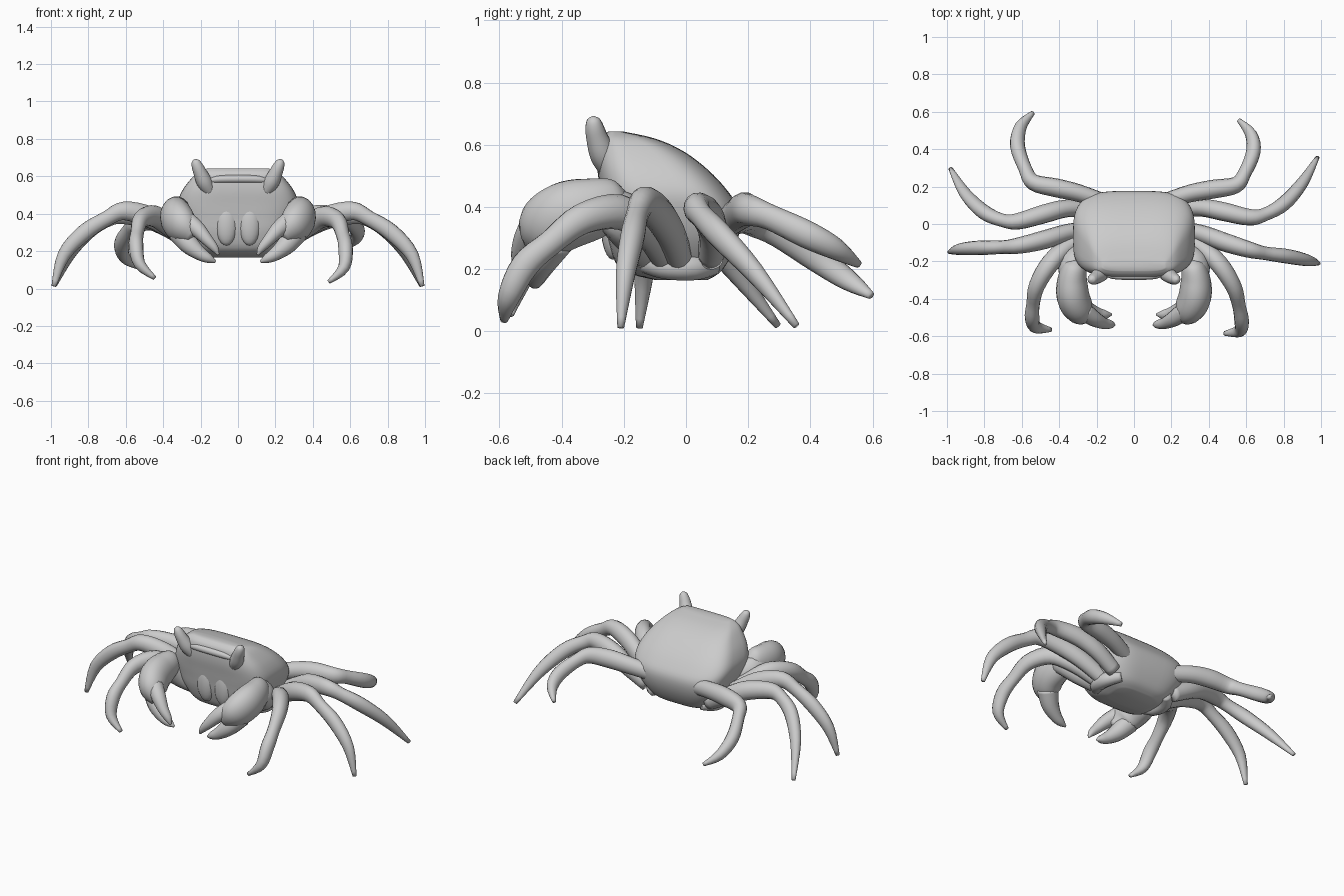
import bpy, bmesh, math
from mathutils import Vector


def smooth_path(keys, steps):
    """Catmull-Rom samples through tuples of any length."""
    keys = [Vector(k) for k in keys]
    out = []
    for i in range(len(keys) - 1):
        a, b = keys[max(i - 1, 0)], keys[i]
        c, d = keys[i + 1], keys[min(i + 2, len(keys) - 1)]
        for j in range(steps):
            t = j / steps
            out.append(0.5 * (2 * b + (c - a) * t + (2 * a - 5 * b + 4 * c - d) * t * t
                              + (3 * b - a - 3 * c + d) * t ** 3))
    out.append(keys[-1])
    return out


def loft(name, rings):
    """Skin a list of equal rings and cap both ends."""
    bm = bmesh.new()
    loops = [[bm.verts.new(p) for p in ring] for ring in rings]
    n = len(loops[0])
    for a, b in zip(loops, loops[1:]):
        for i in range(n):
            bm.faces.new((a[i], a[(i + 1) % n], b[(i + 1) % n], b[i]))
    bm.faces.new(loops[0][::-1])
    bm.faces.new(loops[-1])
    bmesh.ops.recalc_face_normals(bm, faces=bm.faces)
    return finish(name, bm)


def finish(name, bm):
    mesh = bpy.data.meshes.new(name)
    bm.to_mesh(mesh)
    bm.free()
    for p in mesh.polygons:
        p.use_smooth = True
    obj = bpy.data.objects.new(name, mesh)
    bpy.context.collection.objects.link(obj)
    return obj


def tube(name, keys, tall=1.0, sides=14, steps=4):
    """Tapered limb through (x, y, z, radius) keys, stretched upwards by tall."""
    pts = smooth_path(keys, steps)
    pos = [Vector(p[:3]) for p in pts]
    up, rings = Vector((0, 0.05, 1)), []
    for i, p in enumerate(pos):
        t = (pos[min(i + 1, len(pos) - 1)] - pos[max(i - 1, 0)]).normalized()
        up = (up - t * up.dot(t)).normalized()
        side = t.cross(up)
        r = max(pts[i][3], 0.003)
        rings.append([p + r * (side * math.cos(a) + up * tall * math.sin(a))
                      for a in (2 * math.pi * k / sides for k in range(sides))])
    return loft(name, rings)


def ellipsoid(name, loc, size):
    bm = bmesh.new()
    bmesh.ops.create_uvsphere(bm, u_segments=20, v_segments=12, radius=1)
    for v in bm.verts:
        v.co = Vector(loc) + Vector(a * b for a, b in zip(v.co, size))
    return finish(name, bm)


# Shell: rounded-square slices, each (height, front y, back y, half width)
shell = [(0.165, -0.10, 0.07, 0.14), (0.20, -0.21, 0.12, 0.21), (0.29, -0.25, 0.165, 0.28),
         (0.38, -0.265, 0.175, 0.315), (0.45, -0.275, 0.135, 0.325), (0.52, -0.285, 0.07, 0.30),
         (0.58, -0.285, -0.01, 0.257), (0.62, -0.275, -0.10, 0.215), (0.642, -0.25, -0.20, 0.165)]
slices = []
for z, y0, y1, hw in smooth_path(shell, 4):
    ring = []
    for k in range(64):
        c, s = math.cos(k * math.pi / 32), math.sin(k * math.pi / 32)
        ring.append((math.copysign(abs(c) ** 0.54, c) * hw,
                     (y0 + y1) / 2 + math.copysign(abs(s) ** 0.54, s) * (y1 - y0) / 2, z))
    slices.append(ring)
loft("shell", slices)

# Brow ridge between the eyes
tube("brow_ridge", [(-0.16, -0.265, 0.575, 0.012), (-0.09, -0.277, 0.585, 0.02),
                    (0.09, -0.277, 0.585, 0.02), (0.16, -0.265, 0.575, 0.012)])

# Legs: right-hand paths; the offsets bend each tip differently left and right
radii = (0.042, 0.047, 0.05, 0.044, 0.036, 0.039, 0.031, 0.011)
legs = {
    "front_leg": ([(0.22, -0.07, 0.24), (0.35, -0.12, 0.32), (0.45, -0.21, 0.385),
                   (0.525, -0.33, 0.365), (0.55, -0.43, 0.29), (0.56, -0.51, 0.22),
                   (0.545, -0.56, 0.12), (0.465, -0.575, 0.045)],
                  (0.02, -0.01, -0.01), (-0.02, 0.01, 0.01)),
    "second_leg": ([(0.22, -0.02, 0.23), (0.36, -0.05, 0.32), (0.48, -0.09, 0.385),
                    (0.61, -0.125, 0.415), (0.70, -0.14, 0.375), (0.82, -0.15, 0.30),
                    (0.93, -0.165, 0.18), (0.985, -0.18, 0.012)],
                   (0, -0.03, 0), (0, 0.03, 0)),
    "third_leg": ([(0.22, 0.08, 0.24), (0.36, 0.085, 0.32), (0.48, 0.06, 0.375),
                   (0.62, 0.025, 0.395), (0.70, 0.035, 0.37), (0.80, 0.085, 0.31),
                   (0.90, 0.19, 0.19), (0.98, 0.325, 0.018)],
                  (0, 0.03, 0), (0, -0.03, 0)),
    "rear_leg": ([(0.16, 0.12, 0.34), (0.30, 0.165, 0.37), (0.42, 0.19, 0.38),
                  (0.54, 0.215, 0.37), (0.585, 0.28, 0.34), (0.63, 0.40, 0.275),
                  (0.615, 0.50, 0.215), (0.55, 0.575, 0.165)],
                 (0.01, -0.02, 0.05), (-0.01, 0.02, -0.05)),
}

for s, label in ((1, "right"), (-1, "left")):
    def mirrored(keys):
        return [(s * k[0], *k[1:]) for k in keys]

    for name, (path, right_bend, left_bend) in legs.items():
        bend = Vector(right_bend if s > 0 else left_bend)
        keys = []
        for i, p in enumerate(path):
            p = Vector(p) + bend * min(1, (i / 6) ** 1.5)
            keys.append((*p, radii[i]))
        tube(f"{label}_{name}", mirrored(keys), tall=1.15)

    # Hip joints along the lower edge of the shell
    tube(f"{label}_hips", mirrored([(0.17, -0.14, 0.22, 0.03), (0.22, -0.07, 0.21, 0.042),
                                    (0.22, 0.02, 0.205, 0.042), (0.17, 0.09, 0.21, 0.03)]))

    # Claw: arm, palm and two fingers
    tube(f"{label}_claw_arm", mirrored([(0.18, -0.13, 0.26, 0.05), (0.27, -0.16, 0.31, 0.065),
                                        (0.33, -0.21, 0.37, 0.07), (0.34, -0.29, 0.40, 0.05)]), 1.25)
    tube(f"{label}_claw_palm", mirrored([(0.31, -0.19, 0.43, 0.02), (0.315, -0.22, 0.42, 0.058),
                                         (0.33, -0.30, 0.395, 0.08), (0.325, -0.39, 0.37, 0.088),
                                         (0.29, -0.455, 0.325, 0.078),
                                         (0.24, -0.485, 0.275, 0.035)]), 1.25, 18, 5)
    tube(f"{label}_fixed_finger", mirrored([(0.31, -0.42, 0.30, 0.065), (0.26, -0.46, 0.235, 0.053),
                                            (0.20, -0.48, 0.185, 0.037), (0.155, -0.485, 0.16, 0.025),
                                            (0.12, -0.483, 0.143, 0.006)]))
    tube(f"{label}_moving_finger", mirrored([(0.27, -0.465, 0.36, 0.05), (0.215, -0.505, 0.315, 0.043),
                                             (0.165, -0.53, 0.26, 0.032), (0.125, -0.537, 0.215, 0.022),
                                             (0.105, -0.54, 0.18, 0.006)]))

    # Eye stalk, swelling at the socket
    tube(f"{label}_eye_stalk", mirrored([(0.15, -0.245, 0.52, 0.035), (0.18, -0.268, 0.57, 0.042),
                                         (0.205, -0.287, 0.625, 0.035), (0.22, -0.295, 0.66, 0.029),
                                         (0.227, -0.297, 0.682, 0.02), (0.229, -0.297, 0.692, 0.004)]))
    # Mouth plate, nearly flush with the face
    ellipsoid(f"{label}_mouth_plate", (s * 0.062, -0.235, 0.35), (0.06, 0.04, 0.12))
